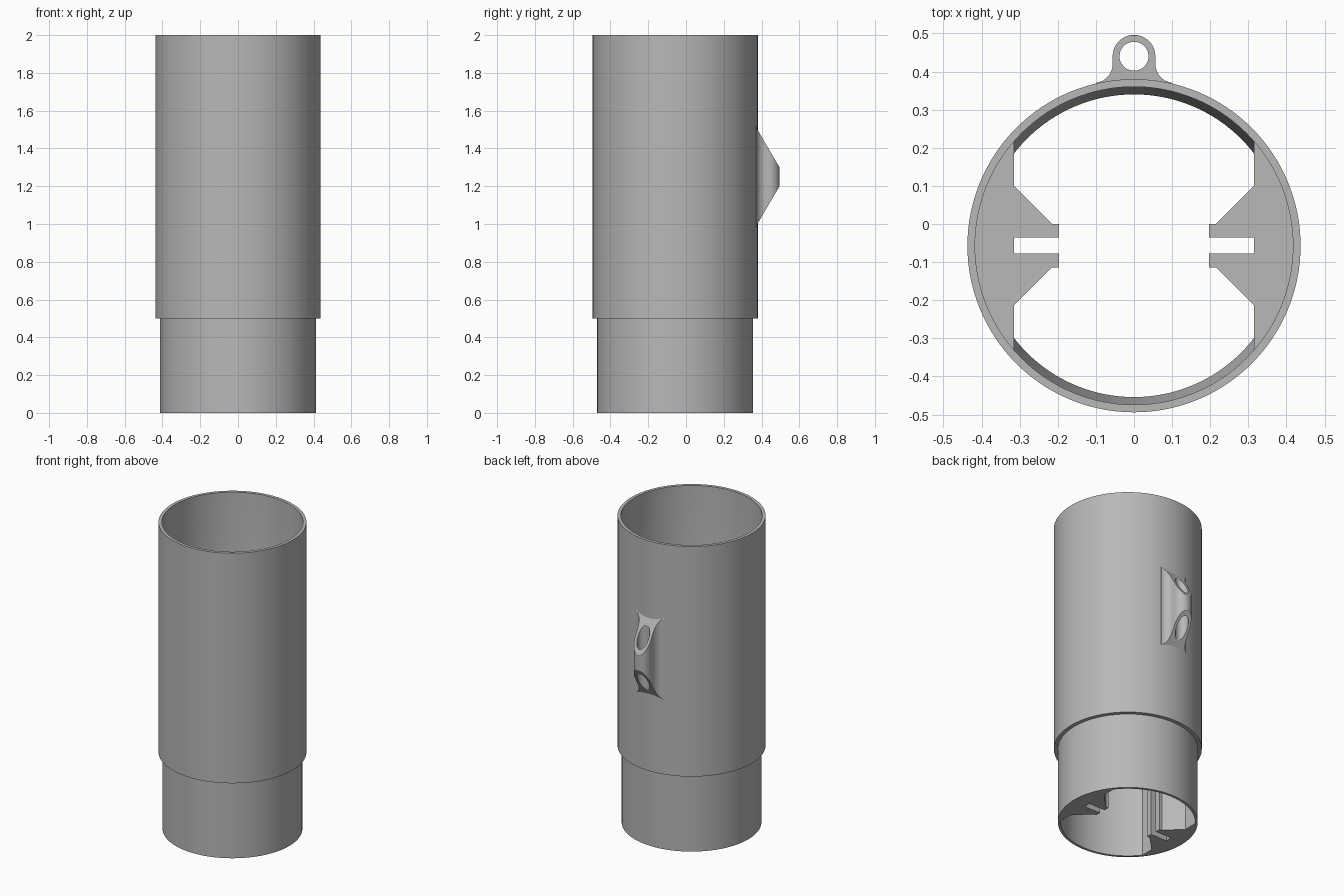
import bpy, bmesh, math
from mathutils import Vector

cube = bpy.data.objects.get("Cube")
if cube:
    bpy.data.objects.remove(cube, do_unlink=True)

grey = bpy.data.materials.new("plain grey")
grey.use_nodes = True
colour = (0.48, 0.48, 0.48, 1)
grey.diffuse_color = colour
grey.node_tree.nodes["Principled BSDF"].inputs["Base Color"].default_value = colour

AXIS_Y = -0.057  # tube axis, set forward to balance the rear eyelet


def finish(name, bm, smooth=False):
    bmesh.ops.recalc_face_normals(bm, faces=bm.faces)
    mesh = bpy.data.meshes.new(name)
    bm.to_mesh(mesh)
    bm.free()
    mesh.materials.append(grey)
    obj = bpy.data.objects.new(name, mesh)
    bpy.context.collection.objects.link(obj)
    if smooth:
        shade(obj)
    return obj


def shade(obj):
    bpy.ops.object.select_all(action='DESELECT')
    obj.select_set(True)
    bpy.context.view_layer.objects.active = obj
    bpy.ops.object.shade_smooth_by_angle(angle=math.radians(30))


def loft(name, layers, smooth=False):
    """Capped solid through matching loops of points."""
    bm = bmesh.new()
    loops = [[bm.verts.new(p) for p in layer] for layer in layers]
    n = len(loops[0])
    for a, b in zip(loops, loops[1:]):
        for i in range(n):
            j = (i + 1) % n
            bm.faces.new((a[i], a[j], b[j], b[i]))
    bm.faces.new(loops[0])
    bm.faces.new(loops[-1])
    return finish(name, bm, smooth)


def arc(cx, cy, r, start, end, steps):
    angles = [math.radians(start + (end - start) * i / steps) for i in range(steps + 1)]
    return [(cx + r * math.cos(a), cy + r * math.sin(a)) for a in angles]


# Stepped tube: narrow socket below, wide body above, short cone inside
profile = [(.413, 0), (.413, .5), (.437, .5), (.437, 2),
           (.417, 2), (.417, .6), (.397, .5), (.397, 0)]
bm = bmesh.new()
ring = [bm.verts.new((r, AXIS_Y, z)) for r, z in profile]
edges = [bm.edges.new((ring[i], ring[(i + 1) % len(ring)])) for i in range(len(ring))]
bmesh.ops.spin(bm, geom=ring + edges, cent=(0, AXIS_Y, 0), axis=(0, 0, 1),
               angle=math.tau, steps=128, use_merge=True)
bmesh.ops.remove_doubles(bm, verts=bm.verts, dist=1e-5)
finish("stepped_tube", bm, True)

# Slotted guides on both sides inside the socket
half = [(.315, .157), (.215, .057), (.197, .057), (.197, .021), (.315, .021)]
inner = half + [(x, -y) for x, y in reversed(half)]


def guide_layer(side, r, z):
    span = math.degrees(math.acos(.315 / r))
    outline = inner + arc(0, 0, r, -span, span, 24)
    return [(side * x, AXIS_Y + y, z) for x, y in outline]


for name, side in (("left_slot_guide", 1), ("right_slot_guide", -1)):
    loft(name, [guide_layer(side, r, z) for r, z in ((.3985, 0), (.3985, .5), (.4185, .6))])

# Rear eyelet: rounded outline with flared foot, cut by slanted planes and a bore
EYE_Y = .44
right = arc(.106, .42, .05, 262, 180, 10)
left = [(-x, y) for x, y in reversed(right)]
outline = [(.1, .362)] + right + arc(0, EYE_Y, .056, 0, 180, 32) + left + [(-.1, .362)]
eyelet = loft("rear_eyelet", [[(x, y, z) for x, y in outline] for z in (.9, 1.6)])

wedge = [(.34, .935), (.495, 1.2), (.6, 1.2), (.6, 1.3), (.495, 1.3), (.34, 1.565)]
trim = loft("eyelet_trim", [[(x, y, z) for y, z in wedge] for x in (-.2, .2)])
bore = loft("eyelet_bore", [[(x, y, z) for x, y in arc(0, EYE_Y, .038, 0, 360, 40)[:-1]]
                            for z in (.8, 1.7)])
for cutter, operation in ((trim, 'INTERSECT'), (bore, 'DIFFERENCE')):
    cutter.hide_render = True
    mod = eyelet.modifiers.new(cutter.name, 'BOOLEAN')
    mod.operation = operation
    mod.solver = 'EXACT'
    mod.object = cutter
    bpy.context.view_layer.objects.active = eyelet
    bpy.ops.object.modifier_apply(modifier=mod.name)
    bpy.data.objects.remove(cutter, do_unlink=True)
shade(eyelet)
